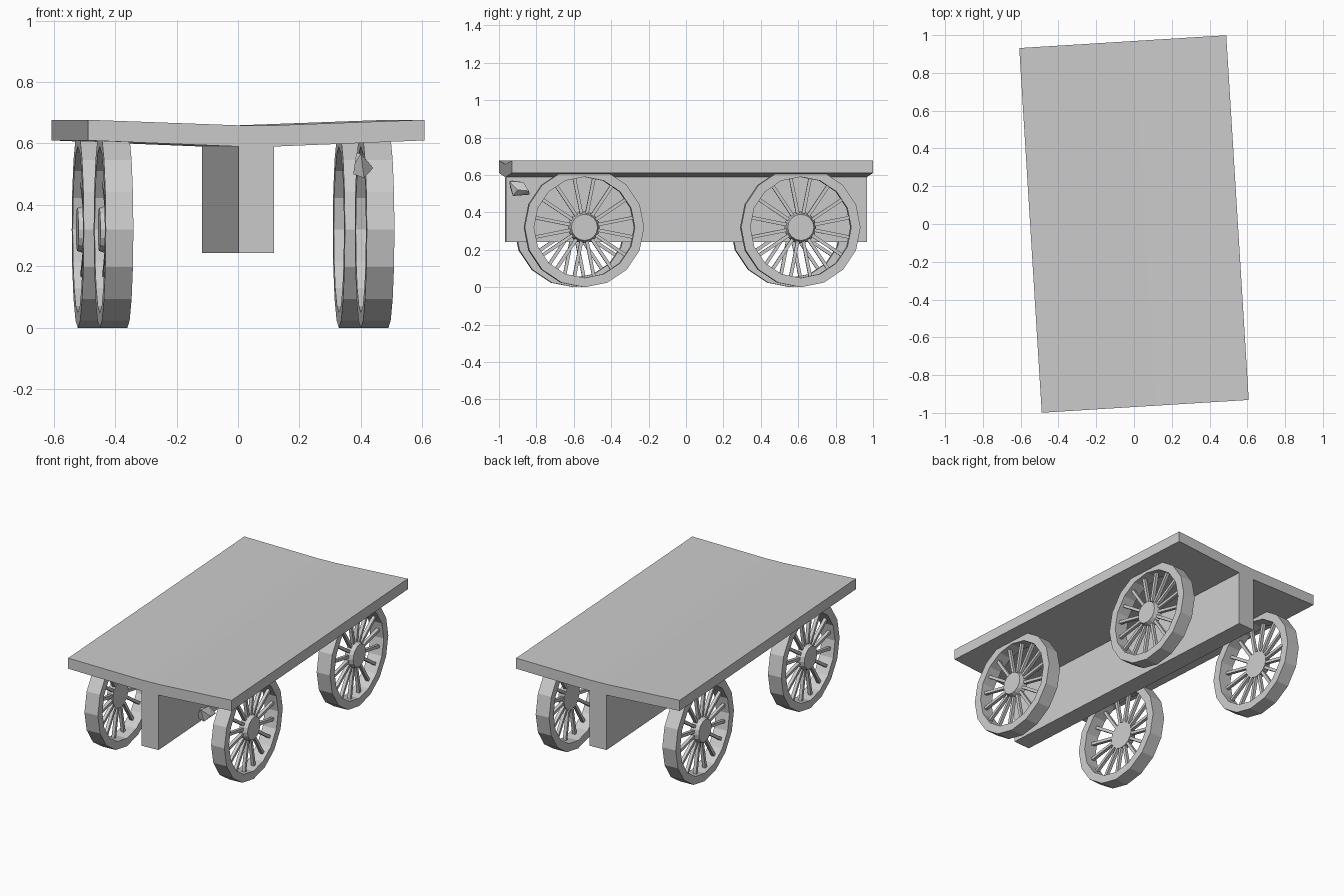
import bpy, bmesh
from math import cos, sin, pi, radians
from mathutils import Matrix, Vector

if "Cube" in bpy.data.objects:
    bpy.data.objects.remove(bpy.data.objects["Cube"])

YAW = Matrix.Rotation(radians(3.53), 4, 'Z')


def finish(bm, name, matrix=YAW):
    bmesh.ops.recalc_face_normals(bm, faces=bm.faces)
    bm.transform(matrix)
    mesh = bpy.data.meshes.new(name)
    bm.to_mesh(mesh)
    bm.free()
    obj = bpy.data.objects.new(name, mesh)
    bpy.context.collection.objects.link(obj)
    return obj


def lathe(bm, profile, sides, closed):
    # profile is (x, radius), turned around the x axis
    rings = [[bm.verts.new((x, r * sin(2 * pi * i / sides), r * cos(2 * pi * i / sides)))
              for i in range(sides)] for x, r in profile]
    pairs = list(zip(rings, rings[1:]))
    if closed:
        pairs.append((rings[-1], rings[0]))
    else:
        bm.faces.new(rings[0])
        bm.faces.new(rings[-1])
    for a, b in pairs:
        for i in range(sides):
            j = (i + 1) % sides
            bm.faces.new((a[i], a[j], b[j], b[i]))


def wheel(name, x, y, side):
    bm = bmesh.new()
    # rim
    lathe(bm, [(-.045, .32), (.045, .32), (.045, .27), (-.045, .27)], 16, True)
    # tapered hub, flush with the outer face
    lathe(bm, [(-.002, .085), (.047, .07)], 16, False)
    # spokes
    for i in range(16):
        m = (Matrix.Rotation(2 * pi * (i + .5) / 16, 4, 'X')
             @ Matrix.Translation((.012, 0, .17))
             @ Matrix.Diagonal((.02, .018, .205, 1)))
        bmesh.ops.create_cube(bm, size=1, matrix=m)
    finish(bm, name, YAW @ Matrix.Translation((x, y, .32)) @ Matrix.Diagonal((side, 1, 1, 1)))


# Deck with gently raised sides and central beam, one T-shaped extrusion
half = [(.058, .243), (.058, .59), (.549, .61), (.549, .677), (.058, .659)]
outline = half + [(-x, z) for x, z in reversed(half)]
bm = bmesh.new()
front = bm.faces.new([bm.verts.new((x, -.967, z)) for x, z in outline])
ext = bmesh.ops.extrude_face_region(bm, geom=[front], use_keep_orig=True)
bmesh.ops.translate(bm, vec=(0, 1.934, 0),
                    verts=[v for v in ext['geom'] if isinstance(v, bmesh.types.BMVert)])
finish(bm, "deck_and_beam")

# Four wheels
for end, y in (("front", -.572), ("rear", .587)):
    wheel(end + "_right_wheel", .410, y, 1)
    wheel(end + "_left_wheel", -.441, y, -1)

# Small faceted lump under the front right corner
bm = bmesh.new()
for p in [(.38, -.94, .535), (.385, -.93, .57), (.40, -.945, .567), (.405, -.87, .562),
          (.44, -.90, .52), (.435, -.84, .515), (.375, -.93, .50), (.41, -.925, .488),
          (.41, -.835, .495)]:
    bm.verts.new(p)
bmesh.ops.convex_hull(bm, input=bm.verts[:])
finish(bm, "faceted_lump", Matrix.Identity(4))
